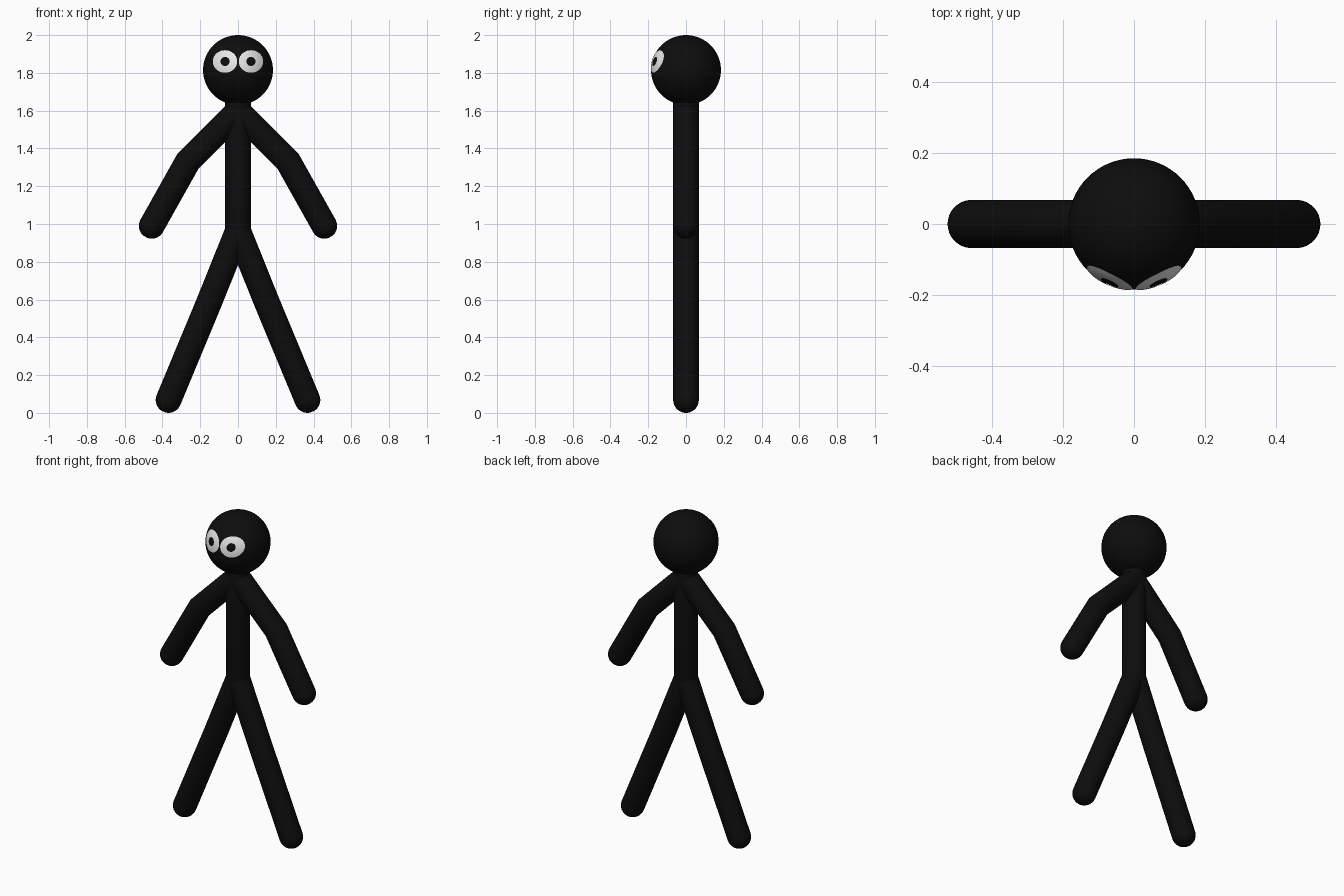
import bpy, bmesh, math
from mathutils import Vector

if "Cube" in bpy.data.objects:
    bpy.data.objects.remove(bpy.data.objects["Cube"])


def material(name, value):
    m = bpy.data.materials.new(name)
    m.diffuse_color = (value, value, value, 1)
    m.use_nodes = True
    m.node_tree.nodes["Principled BSDF"].inputs["Base Color"].default_value = m.diffuse_color
    return m


black = material("black", 0.004)
white = material("white", 0.8)

R = 0.068            # limb radius
HEAD_R = 0.185
HEAD_Z = 1.815
SIDES = 32


def finish(name, bm, mat):
    bmesh.ops.recalc_face_normals(bm, faces=bm.faces)
    me = bpy.data.meshes.new(name)
    bm.to_mesh(me)
    bm.free()
    me.materials.append(mat)
    for p in me.polygons:
        p.use_smooth = True
    ob = bpy.data.objects.new(name, me)
    bpy.context.collection.objects.link(ob)
    return ob


def limb(name, path):
    """Round-ended tube along an x-z path, with mitred joints."""
    pts = [Vector((x, 0, z)) for x, z in path]
    dirs = [(b - a).normalized() for a, b in zip(pts, pts[1:])]
    rings = []       # centre, direction, in-plane radius, depth radius
    steps = 8
    for i in range(1, steps + 1):
        t = math.pi / 2 * i / steps
        rings.append((pts[0] - dirs[0] * R * math.cos(t), dirs[0], R * math.sin(t), R * math.sin(t)))
    for p, d0, d1 in zip(pts[1:-1], dirs, dirs[1:]):
        mid = (d0 + d1).normalized()
        rings.append((p, mid, R / mid.dot(d0), R))
    for i in range(steps):
        t = math.pi / 2 * i / steps
        rings.append((pts[-1] + dirs[-1] * R * math.sin(t), dirs[-1], R * math.cos(t), R * math.cos(t)))

    bm = bmesh.new()
    depth = Vector((0, 1, 0))
    loops = []
    for c, d, ra, rb in rings:
        side = depth.cross(d)
        loops.append([bm.verts.new(c + side * ra * math.cos(a) + depth * rb * math.sin(a))
                      for a in (2 * math.pi * k / SIDES for k in range(SIDES))])
    for lo, hi in zip(loops, loops[1:]):
        for k in range(SIDES):
            n = (k + 1) % SIDES
            bm.faces.new((lo[k], lo[n], hi[n], hi[k]))
    bm.faces.new(loops[0])
    bm.faces.new(loops[-1])
    return finish(name, bm, black)


def eye(name, x0):
    """Thin white ring wrapped onto the front of the head; the hole is the pupil."""
    bm = bmesh.new()
    z0, seg = 1.86, 40
    radii = [(0.024 + (0.064 - 0.024) * i / 5, 0.024 + (0.059 - 0.024) * i / 5) for i in range(6)]
    loops = []
    for rx, rz in radii:
        loop = []
        for k in range(seg):
            a = 2 * math.pi * k / seg
            x, z = x0 + rx * math.cos(a), z0 + rz * math.sin(a) - HEAD_Z
            y = -math.sqrt(HEAD_R ** 2 - x * x - z * z)
            p = Vector((x, y, z)) * (1 + 0.002 / HEAD_R)
            loop.append(bm.verts.new(p + Vector((0, 0, HEAD_Z))))
        loops.append(loop)
    for lo, hi in zip(loops, loops[1:]):
        for k in range(seg):
            n = (k + 1) % seg
            bm.faces.new((lo[k], lo[n], hi[n], hi[k]))
    ob = finish(name, bm, white)
    # face outward, towards the front
    if ob.data.polygons[0].normal.y > 0:
        ob.data.flip_normals()


# head
bm = bmesh.new()
bmesh.ops.create_uvsphere(bm, u_segments=64, v_segments=32, radius=HEAD_R)
bmesh.ops.translate(bm, verts=bm.verts, vec=(0, 0, HEAD_Z))
finish("head", bm, black)

# torso, running up into the head
limb("torso", [(0, 0.96), (0, 1.68)])

# arms, legs and eyes on both sides
for label, s in (("left", 1), ("right", -1)):
    limb(label + "_arm", [(0, 1.597), (s * 0.265, 1.332), (s * 0.457, 0.99)])
    limb(label + "_leg", [(0, 0.965), (s * 0.153, 0.585), (s * 0.368, 0.068)])
    eye(label + "_eye", s * 0.068)
